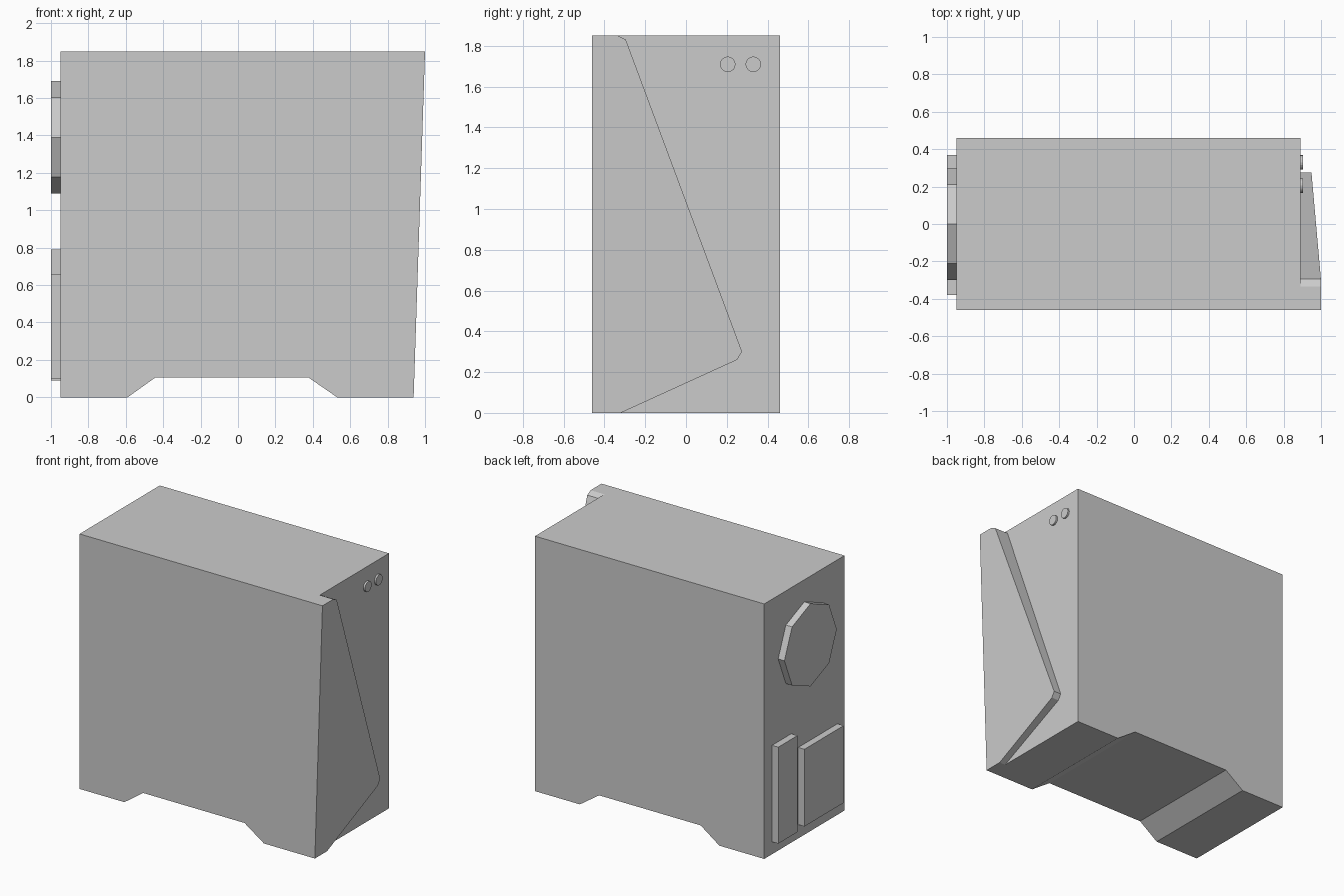
import bpy, bmesh, math

if "Cube" in bpy.data.objects:
    bpy.data.objects.remove(bpy.data.objects["Cube"])


def make_object(name, bm):
    bmesh.ops.recalc_face_normals(bm, faces=bm.faces)
    me = bpy.data.meshes.new(name)
    bm.to_mesh(me)
    bm.free()
    ob = bpy.data.objects.new(name, me)
    bpy.context.collection.objects.link(ob)
    return ob


def prism(name, start, end):
    """Solid between two matching outlines."""
    bm = bmesh.new()
    a = [bm.verts.new(p) for p in start]
    b = [bm.verts.new(p) for p in end]
    bm.faces.new(a)
    bm.faces.new(b[::-1])
    for i in range(len(a)):
        j = (i + 1) % len(a)
        bm.faces.new((a[i], b[i], b[j], a[j]))
    return make_object(name, bm)


def plate(name, outline, x0, x1):
    """Extrude a (y, z) outline along x."""
    return prism(name, [(x0, y, z) for y, z in outline], [(x1, y, z) for y, z in outline])


def ring(cy, cz, r, n):
    return [(cy + r * math.cos(math.tau * i / n), cz + r * math.sin(math.tau * i / n))
            for i in range(n)]


def rect(y0, y1, z0, z1):
    return [(y0, z0), (y1, z0), (y1, z1), (y0, z1)]


# Case body with the raised underside between the feet
W, H = 0.46, 1.85
BACK, FACE = -0.95, 0.89
side = [(BACK, 0), (-0.59, 0), (-0.44, 0.107), (0.375, 0.107),
        (0.53, 0), (FACE, 0), (FACE, H), (BACK, H)]
prism("case_body", [(x, -W, z) for x, z in side], [(x, W, z) for x, z in side])

# Angular front panel, thicker towards the top
panel = [(-W, 0), (-0.32, 0), (0.25, 0.26), (0.275, 0.30),
         (-0.295, 1.83), (-0.335, H), (-W, H)]
prism("front_panel", [(FACE, y, z) for y, z in panel],
      [(0.939 + 0.061 * z / H, y, z) for y, z in panel])

# Front buttons
for i, y in enumerate((0.205, 0.33)):
    plate(f"front_button_{i + 1}", ring(y, 1.71, 0.038, 16), FACE, FACE + 0.013)

# Rear fan housing and connector plates
plate("rear_fan", ring(0, 1.39, 0.30, 8), -1, BACK)
plate("rear_port_plate", rect(0.15, 0.37, 0.09, 0.79), -1, BACK)
plate("rear_slot_plate", rect(-0.38, 0.07, 0.10, 0.66), -1, BACK)
